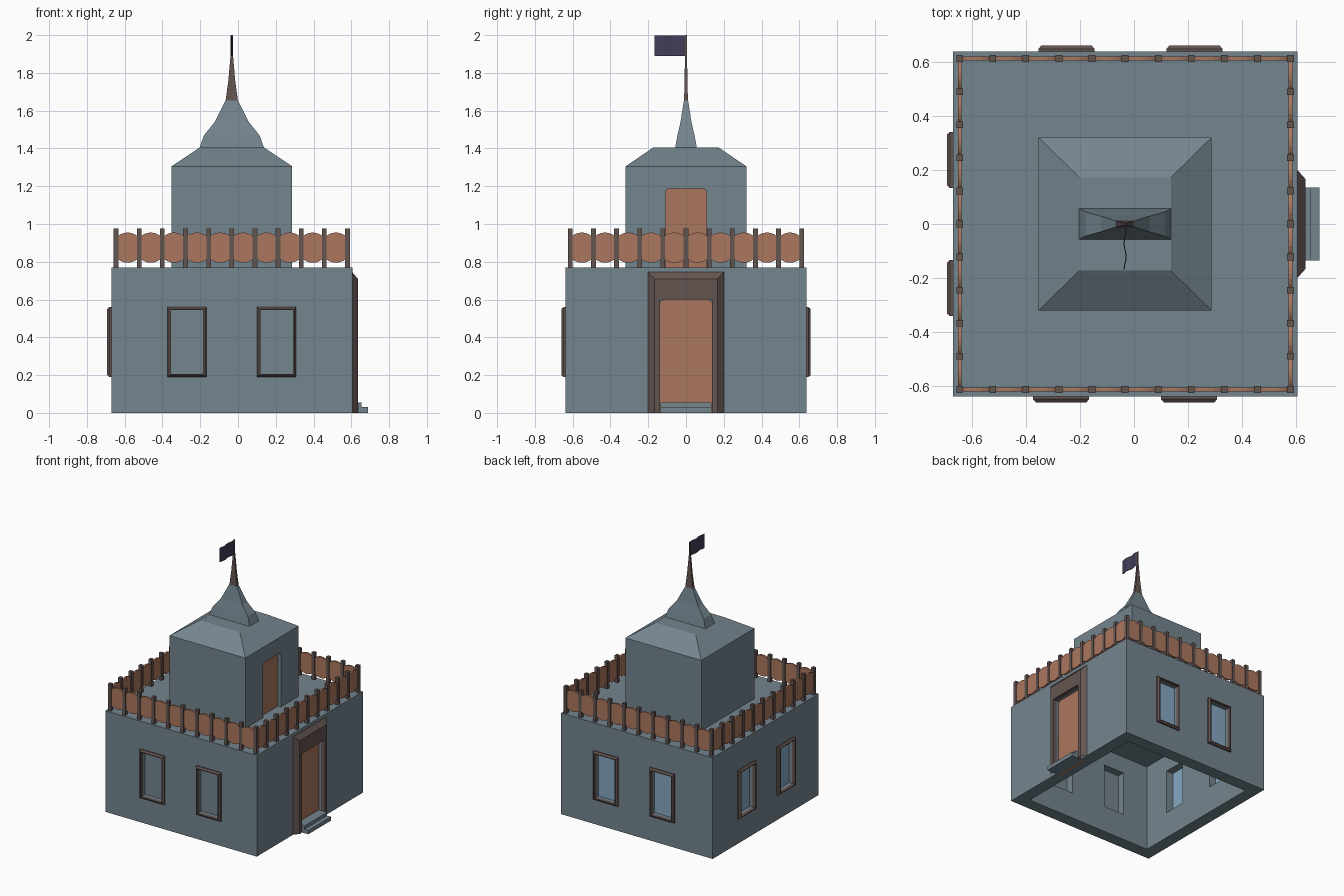
import bpy, bmesh, math
from mathutils import Matrix, Vector

if "Cube" in bpy.data.objects:
    bpy.data.objects.remove(bpy.data.objects["Cube"])

CX, H = -0.033, 0.638          # building centre in x, half width


def material(name, code):
    rgb = [int(code[i:i + 2], 16) / 255 for i in (0, 2, 4)]
    lin = [c / 12.92 if c < 0.04045 else ((c + 0.055) / 1.055) ** 2.4 for c in rgb]
    m = bpy.data.materials.new(name)
    m.diffuse_color = (*lin, 1)
    m.use_nodes = True
    m.node_tree.nodes["Principled BSDF"].inputs["Base Color"].default_value = m.diffuse_color
    return m


WALL = material("slate_stone", "74858F")
WOOD = material("orange_wood", "AB775F")
TRIM = material("dark_brown_trim", "645551")
GLASS = material("blue_glass", "86A8C2")
CLOTH = material("purple_cloth", "433D58")


def finish(name, bm, mat, matrix=Matrix()):
    bm.transform(matrix)
    bmesh.ops.recalc_face_normals(bm, faces=bm.faces)
    me = bpy.data.meshes.new(name)
    bm.to_mesh(me)
    bm.free()
    me.materials.append(mat)
    ob = bpy.data.objects.new(name, me)
    bpy.context.collection.objects.link(ob)
    return ob


def add_box(bm, lo, hi, matrix=Matrix()):
    lo, hi = Vector(lo), Vector(hi)
    m = matrix @ Matrix.Translation((lo + hi) / 2) @ Matrix.Diagonal((*(hi - lo), 1))
    bmesh.ops.create_cube(bm, size=1, matrix=m)


def box(name, lo, hi, mat, matrix=Matrix()):
    bm = bmesh.new()
    add_box(bm, lo, hi, matrix)
    return finish(name, bm, mat)


def loft(name, rings, mat):
    """Stack of rectangles (half x, half y, z)."""
    bm = bmesh.new()
    vs = [[bm.verts.new((CX + sx * a, sy * b, z))
           for sx, sy in ((-1, -1), (1, -1), (1, 1), (-1, 1))] for a, b, z in rings]
    for p, q in zip(vs, vs[1:]):
        for i in range(4):
            j = (i + 1) % 4
            bm.faces.new((p[i], p[j], q[j], q[i]))
    bm.faces.new(vs[0])
    bm.faces.new(vs[-1])
    return finish(name, bm, mat)


def plate(name, pts, y0, y1, mat, matrix):
    """Outline in local x/z, extruded along local y."""
    bm = bmesh.new()
    f = bm.faces.new([bm.verts.new((x, y0, z)) for x, z in pts])
    ex = bmesh.ops.extrude_face_region(bm, geom=[f])
    bmesh.ops.translate(bm, vec=(0, y1 - y0, 0),
                        verts=[v for v in ex["geom"] if isinstance(v, bmesh.types.BMVert)])
    return finish(name, bm, mat, matrix)


def frame(name, w, z0, z1, sections, mat, matrix, closed=True):
    """Moulding round an opening; sections are (side inset, top inset, outward)."""
    bm = bmesh.new()
    loops = []
    for s, t, d in sections:
        a, b = w - s, (z0 + t if closed else z0)
        loops.append([bm.verts.new((x, -d, z)) for x, z in
                      ((-a, b), (-a, z1 - t), (a, z1 - t), (a, b))])
    for p, q in zip(loops, loops[1:]):
        for i in range(4 if closed else 3):
            j = (i + 1) % 4
            bm.faces.new((p[i], p[j], q[j], q[i]))
    return finish(name, bm, mat, matrix)


def cut(ob, cutter):
    mod = ob.modifiers.new("cut", "BOOLEAN")
    mod.operation, mod.object, mod.solver = "DIFFERENCE", cutter, "EXACT"
    bpy.context.view_layer.objects.active = ob
    bpy.ops.object.modifier_apply(modifier=mod.name)
    bpy.data.objects.remove(cutter)


def side(turns, half=H):
    """Local -y becomes the outward direction of a wall."""
    return (Matrix.Translation((CX, 0, 0)) @ Matrix.Rotation(turns * math.pi / 2, 4, "Z")
            @ Matrix.Translation((0, -half, 0)))


def door_outline(w, z0, z1, r=0.018):
    return [(-w, z0), (w, z0), (w, z1 - r), (w - r * .3, z1 - r * .3), (w - r, z1),
            (r - w, z1), (r * .3 - w, z1 - r * .3), (-w, z1 - r)]


# Hollow main building, open underneath
T = 0.095
body = box("main_building", (CX - H, -H, 0), (CX + H, H, 0.77), WALL)
cut(body, box("hollow", (CX - H + T, -H + T, -0.2), (CX + H - T, H - T, 0.675), WALL))

# Windows on the front, back and left walls
openings = bmesh.new()
for label, turns, offset, pane in (("front", 0, 0, WALL), ("back", 2, -0.02, GLASS),
                                   ("left", 3, 0, GLASS)):
    for n, u in (("a", -0.237), ("b", 0.237)):
        m = side(turns) @ Matrix.Translation((u + offset, 0, 0))
        add_box(openings, (-0.088, -0.05, 0.205), (0.088, 0.15, 0.545), m)
        frame(f"{label}_window_frame_{n}", 0.104, 0.19, 0.56,
              [(0, 0, 0), (0, 0, 0.01), (0.01, 0.01, 0.022), (0.018, 0.016, 0.022),
               (0.018, 0.016, -0.004)], TRIM, m)
        box(f"{label}_window_pane_{n}", (-0.09, 0.03, 0.2), (0.09, 0.038, 0.55), pane, m)
# Entrance recess shares the cutter
add_box(openings, (-0.137, -0.05, -0.1), (0.137, 0.04, 0.6), side(1))
cut(body, finish("openings", openings, WALL))

# Entrance door, surround and steps
E = side(1)
plate("entrance_door", door_outline(0.137, 0.0, 0.6), 0.02, 0.041, WOOD, E)
frame("entrance_surround", 0.2, 0, 0.745,
      [(0, 0, 0), (0.034, 0.036, 0.03), (0.063, 0.145, 0.03), (0.063, 0.145, -0.022)],
      TRIM, E, closed=False)
box("lower_step", (-0.136, -0.082, 0), (0.136, 0.02, 0.03), WALL, E)
box("upper_step", (-0.136, -0.05, 0.03), (0.136, 0.02, 0.055), WALL, E)

# Roof tower with hipped top and a recessed door
tower = loft("tower", [(0.32, 0.32, 0.765), (0.32, 0.32, 1.305), (0.17, 0.173, 1.405)], WALL)
D = side(1, 0.32)
cut(tower, plate("tower_recess", door_outline(0.108, 0.6, 1.187), -0.05, 0.03, WALL, D))
plate("tower_door", door_outline(0.108, 0.77, 1.187), 0.024, 0.031, WOOD, D)

# Curved spire, pole and flag
loft("spire", [(0.17, 0.057, 1.405), (0.147, 0.045, 1.47), (0.09, 0.029, 1.54),
               (0.033, 0.011, 1.655)], WALL)
loft("flag_pole", [(0.033, 0.01, 1.65), (0.018, 0.008, 1.76), (0.006, 0.005, 1.9),
                   (0.004, 0.004, 2.0)], TRIM)
bm = bmesh.new()
cols = []
for i in range(11):
    y, x = -0.168 * i / 10, CX + 0.004 * math.sin(i * 1.1)
    cols.append([bm.verts.new((x + dx, y, z)) for dx, z in
                 ((-.002, 1.89), (.002, 1.89), (.002, 1.998), (-.002, 1.998))])
for p, q in zip(cols, cols[1:]):
    for i in range(4):
        j = (i + 1) % 4
        bm.faces.new((p[i], p[j], q[j], q[i]))
bm.faces.new(cols[0])
bm.faces.new(cols[-1])
finish("flag", bm, CLOTH)

# Railing: square posts with rounded boards between them
R, N = 0.6125, 10
STEP = 2 * R / N
arc = [(0.08 * math.cos(math.radians(a)), 0.08 * math.sin(math.radians(a)))
       for a in range(45, 136, 15)]
board = [(x, 0.875 + z) for x, z in arc] + [(-x, 0.875 - z) for x, z in arc]
for turns, label in enumerate(("front", "right", "back", "left")):
    m = side(turns, R)
    posts = bmesh.new()
    for i in range(N):
        u = -R + i * STEP
        add_box(posts, (u - 0.0125, -0.0125, 0.77), (u + 0.0125, 0.0125, 0.975), m)
        plate(f"{label}_rail_board_{i + 1}", board, -0.007, 0.007, WOOD,
              m @ Matrix.Translation((u + STEP / 2, 0, 0)))
    finish(f"{label}_rail_posts", posts, TRIM)
